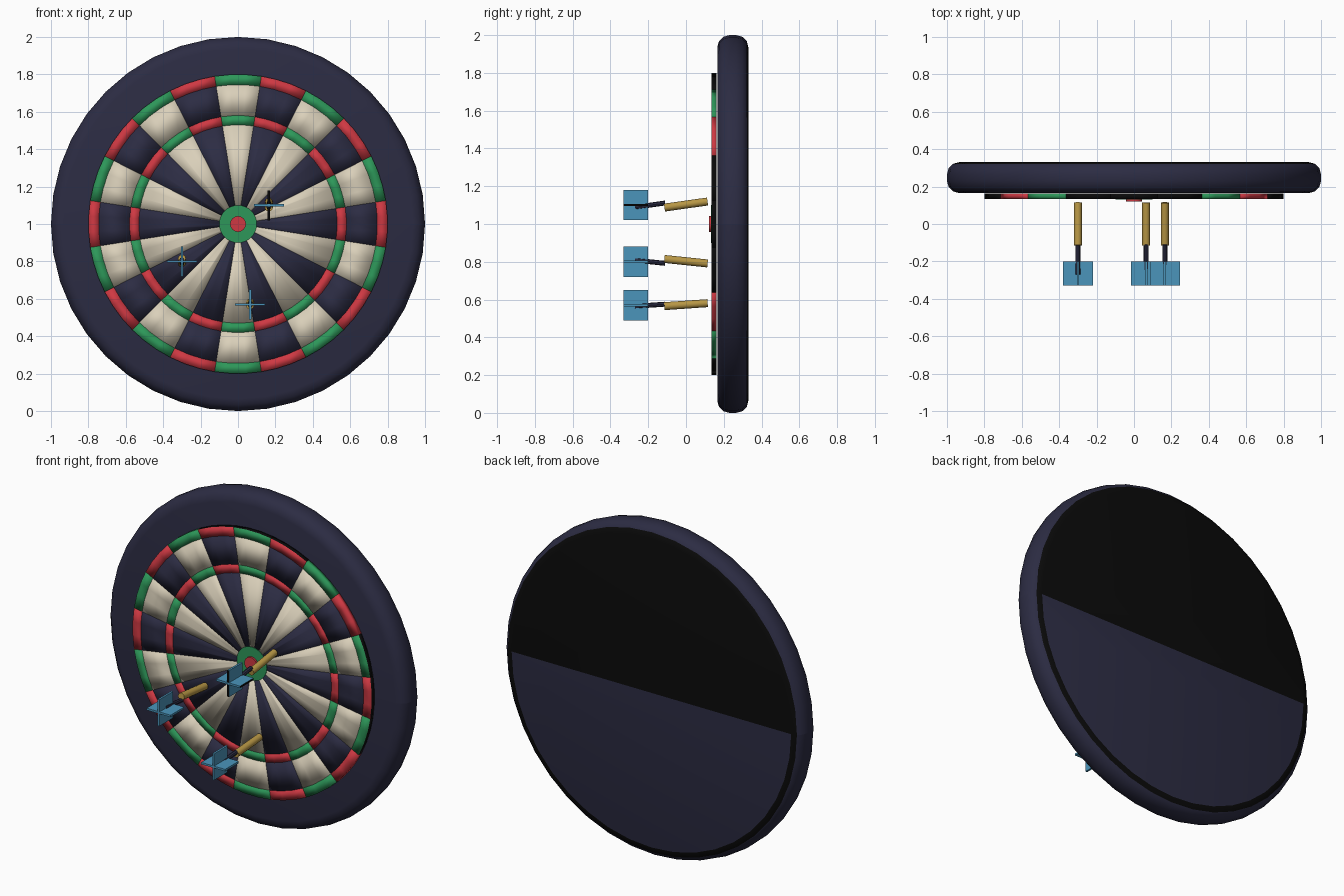
import bpy, bmesh
from math import sin, cos, pi, radians
from mathutils import Matrix, Vector

cube = bpy.data.objects.get("Cube")
if cube:
    bpy.data.objects.remove(cube, do_unlink=True)


def material(name, rgb):
    m = bpy.data.materials.new(name)
    m.use_nodes = True
    m.diffuse_color = (*rgb, 1)
    m.node_tree.nodes["Principled BSDF"].inputs["Base Color"].default_value = (*rgb, 1)
    return m


NAVY = material("navy", (0.025, 0.025, 0.056))
BLACK = material("black", (0.003, 0.003, 0.003))
CREAM = material("cream", (0.70, 0.63, 0.49))
RED = material("red", (0.62, 0.04, 0.055))
GREEN = material("green", (0.026, 0.31, 0.10))
GOLD = material("gold", (0.48, 0.31, 0.06))
BLUE = material("blue", (0.07, 0.30, 0.50))
CENTRE = Vector((0, 0, 1))


def finish(name, bm, mats, smooth_angle=None):
    bmesh.ops.recalc_face_normals(bm, faces=bm.faces)
    mesh = bpy.data.meshes.new(name)
    bm.to_mesh(mesh)
    bm.free()
    obj = bpy.data.objects.new(name, mesh)
    bpy.context.collection.objects.link(obj)
    for m in mats:
        mesh.materials.append(m)
    if smooth_angle:
        bpy.ops.object.select_all(action='DESELECT')
        obj.select_set(True)
        bpy.context.view_layer.objects.active = obj
        bpy.ops.object.shade_smooth_by_angle(angle=radians(smooth_angle))
    return obj


def rod_mesh(centre, radius, length, tilt=0, sides=12):
    """Cylinder lying along y, optionally tilted about x."""
    bm = bmesh.new()
    bmesh.ops.create_cone(bm, cap_ends=True, segments=sides,
                          radius1=radius, radius2=radius, depth=length)
    turn = Matrix.Rotation(radians(90 + tilt), 4, 'X')
    bmesh.ops.transform(bm, matrix=Matrix.Translation(centre) @ turn, verts=bm.verts)
    return bm


def rod(name, mat, *shape, **options):
    return finish(name, rod_mesh(*shape, **options), [mat], 40)


def segment_ring(name, inner, outer, mats, black_walls=False,
                 front=0.135, back=0.162, count=20, steps=3):
    """Ring of separate wedge blocks in two alternating colours."""
    bm = bmesh.new()
    pitch = 2 * pi / count
    for i in range(count):
        rows = []
        for s in range(steps + 1):
            a = (i - 0.5 + s / steps) * pitch
            rows.append([bm.verts.new((r * sin(a), y, 1 + r * cos(a)))
                         for r, y in ((inner, front), (outer, front),
                                      (outer, back), (inner, back))])
        bm.faces.new(rows[0]).material_index = i % 2
        bm.faces.new(rows[-1]).material_index = i % 2
        dark_wall = black_walls and i % 5 in (0, 1, 4)
        for p, q in zip(rows, rows[1:]):
            for k in range(4):
                n = (k + 1) % 4
                face = bm.faces.new((p[k], p[n], q[n], q[k]))
                face.material_index = 2 if dark_wall and k == 1 else i % 2
    return finish(name, bm, mats, 100)


# Board with rounded rims; the back edge and upper half of the back are black
bm = rod_mesh(CENTRE + Vector((0, 0.248, 0)), 1.0, 0.165, sides=40)
rims = [e for e in bm.edges if abs(e.verts[0].co.y - e.verts[1].co.y) < 0.01]
bmesh.ops.bevel(bm, geom=rims, offset=0.065, segments=3, profile=0.5, affect='EDGES')
bmesh.ops.bisect_plane(bm, geom=bm.verts[:] + bm.edges[:] + bm.faces[:],
                       plane_co=CENTRE, plane_no=(0, 0, 1))
for f in bm.faces:
    middle = f.calc_center_median()
    is_cap = max(v.co.y for v in f.verts) - min(v.co.y for v in f.verts) < 0.001
    if middle.y > 0.317 and (middle.z > 1 or not is_cap):
        f.material_index = 1
finish("board", bm, [NAVY, BLACK], 40)

# Scoring beds and rings
segment_ring("inner_beds", 0.08, 0.53, (CREAM, NAVY))
segment_ring("middle_ring", 0.53, 0.58, (GREEN, RED))
segment_ring("outer_beds", 0.58, 0.745, (CREAM, NAVY))
segment_ring("outer_ring", 0.745, 0.80, (GREEN, RED, BLACK), black_walls=True)

# Bullseye
rod("bull_outer", GREEN, CENTRE + Vector((0, 0.147, 0)), 0.10, 0.030, sides=32)
rod("bull_inner", RED, CENTRE + Vector((0, 0.14, 0)), 0.042, 0.038, sides=24)

# Darts: barrel, shaft and crossed flight plates
for label, x, z, tilt in (("right", 0.165, 1.10, 8),
                          ("left", -0.30, 0.80, -6),
                          ("lower", 0.065, 0.57, 4)):
    rod(label + "_barrel", GOLD, Vector((x, 0.0, z + 0.003)), 0.021, 0.23, tilt)
    rod(label + "_shaft", NAVY, Vector((x, -0.19, z)), 0.013, 0.16, tilt, sides=8)
    bm = bmesh.new()
    for size in ((0.16, 0.13, 0.012), (0.012, 0.13, 0.16)):
        bmesh.ops.create_cube(bm, size=1, matrix=Matrix.Translation((x, -0.265, z))
                              @ Matrix.Diagonal((*size, 1)))
    bm.normal_update()
    # The right dart has black edges on the front of its upright plate and its side
    for f in bm.faces:
        upright = max(abs(v.co.z - z) for v in f.verts) > 0.05
        thin = f.calc_area() < 0.005
        if label == "right" and thin and (f.normal.x > 0.9 or upright and f.normal.y < -0.9):
            f.material_index = 1
    finish(label + "_flight", bm, [BLUE, BLACK])
